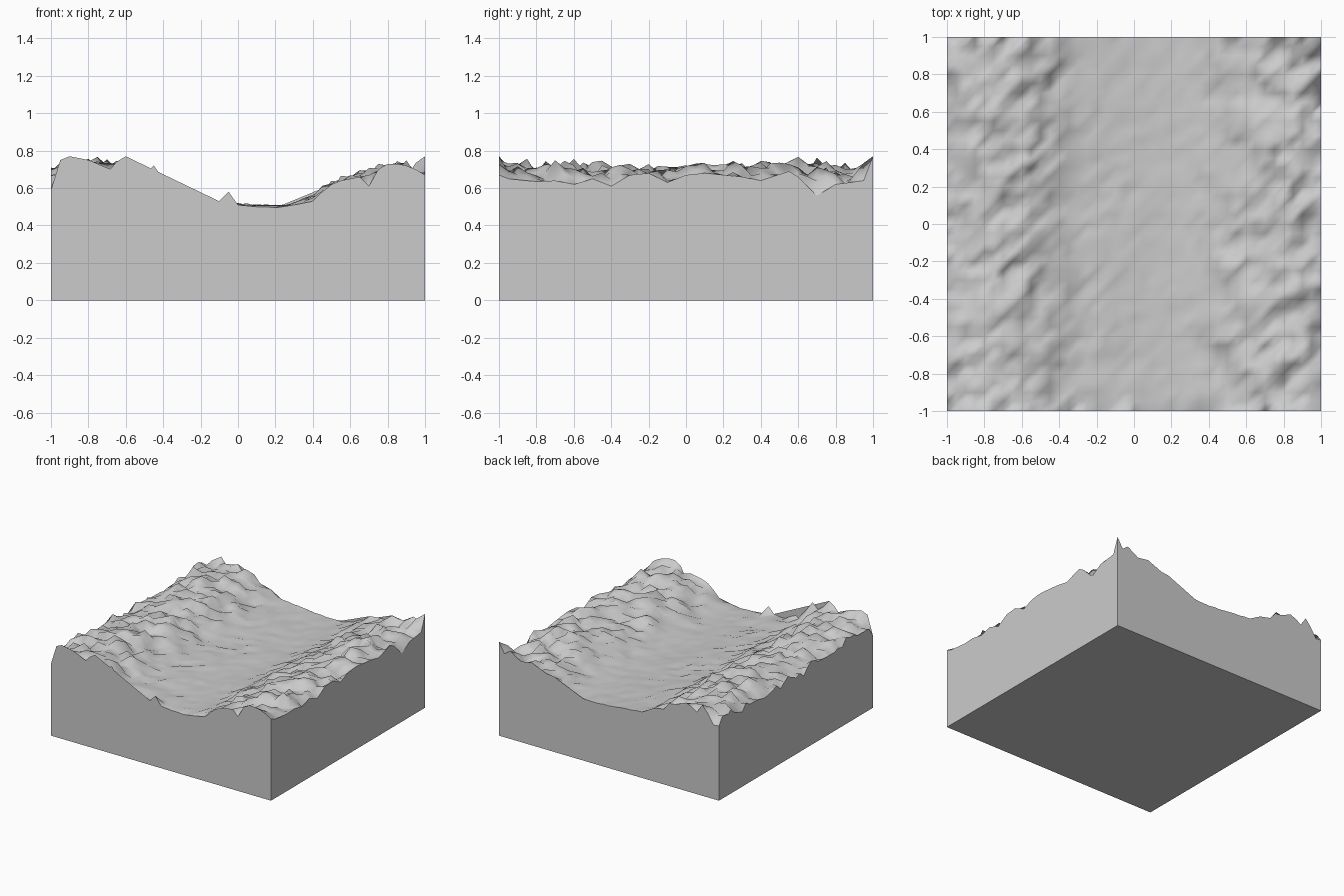
import bpy, bmesh, random
from mathutils import Vector, noise

if "Cube" in bpy.data.objects:
    bpy.data.objects.remove(bpy.data.objects["Cube"])

random.seed(4)
N = 40
STEP = 2 / N

# valley cross-section running along y: (x, mean height)
VALLEY = [(-1, .65), (-.9, .69), (-.75, .71), (-.6, .67), (-.5, .63), (-.4, .575),
          (-.3, .54), (-.1, .52), (.1, .505), (.25, .505), (.35, .53), (.45, .57),
          (.55, .62), (.7, .66), (.85, .685), (1, .665)]
# jagged cut along the front edge, every 0.05 from x = -1
FRONT = [.59, .75, .77, .76, .75, .73, .68, .74, .77, .71, .67, .72, .65, .53, .57, .55,
         .52, .52, .53, .58, .51, .50, .50, .50, .495, .50, .51, .51, .53, .58, .62,
         .64, .65, .66, .61, .70, .73, .73, .72, .70, .67]
# jagged cut along the right edge: (y, height)
RIGHT = [(-1, .67), (-.9, .63), (-.7, .64), (-.6, .62), (-.55, .57), (-.5, .65), (-.4, .61),
         (-.3, .67), (-.2, .68), (-.1, .63), (0, .67), (.1, .68), (.3, .66), (.4, .64),
         (.55, .69), (.6, .66), (.65, .55), (.75, .57), (.8, .62), (.95, .64), (1, .77)]


def interp(points, t):
    for (a, u), (b, v) in zip(points, points[1:]):
        if t <= b + 1e-6:
            return u + (v - u) * (t - a) / (b - a)
    return points[-1][1]


def height(i, j):
    x, y = -1 + i * STEP, -1 + j * STEP
    if j == 0:
        return FRONT[i]
    if i == N:
        return interp(RIGHT, y)
    base = interp(VALLEY, x)
    # rough hillsides, calm valley floor that gets smoother toward the back
    rough = min(1, max(0, (base - .5) / .17))
    if -.38 < x < .4:
        rough *= .55 if y > .3 else 1
    bumps = noise.noise(Vector((x * 5, y * 5, 3.7))) * .04 + random.gauss(0, .022)
    return max(.49, base + bumps * (rough + .1))


bm = bmesh.new()
grid = [[bm.verts.new((-1 + i * STEP, -1 + j * STEP, height(i, j)))
         for j in range(N + 1)] for i in range(N + 1)]

# terrain surface, split along one diagonal and smooth
for i in range(N):
    for j in range(N):
        a, b, c, d = grid[i][j], grid[i + 1][j], grid[i + 1][j + 1], grid[i][j + 1]
        for tri in ((a, b, c), (a, c, d)):
            bm.faces.new(tri).smooth = True

# sharp rim where the block is cut
for e in bm.edges:
    if e.is_boundary:
        e.smooth = False

# flat side walls and base
corners = [bm.verts.new((x, y, 0)) for x, y in ((-1, -1), (1, -1), (1, 1), (-1, 1))]
rims = [[grid[i][0] for i in range(N + 1)],
        [grid[N][j] for j in range(N + 1)],
        [grid[i][N] for i in range(N, -1, -1)],
        [grid[0][j] for j in range(N, -1, -1)]]
for k, rim in enumerate(rims):
    bm.faces.new([corners[k], corners[(k + 1) % 4]] + rim[::-1])
bm.faces.new(corners[::-1])
bmesh.ops.triangulate(bm, faces=[f for f in bm.faces if len(f.verts) > 4])

mesh = bpy.data.meshes.new("terrain_block")
bm.to_mesh(mesh)
bm.free()
bpy.context.collection.objects.link(bpy.data.objects.new("terrain_block", mesh))
